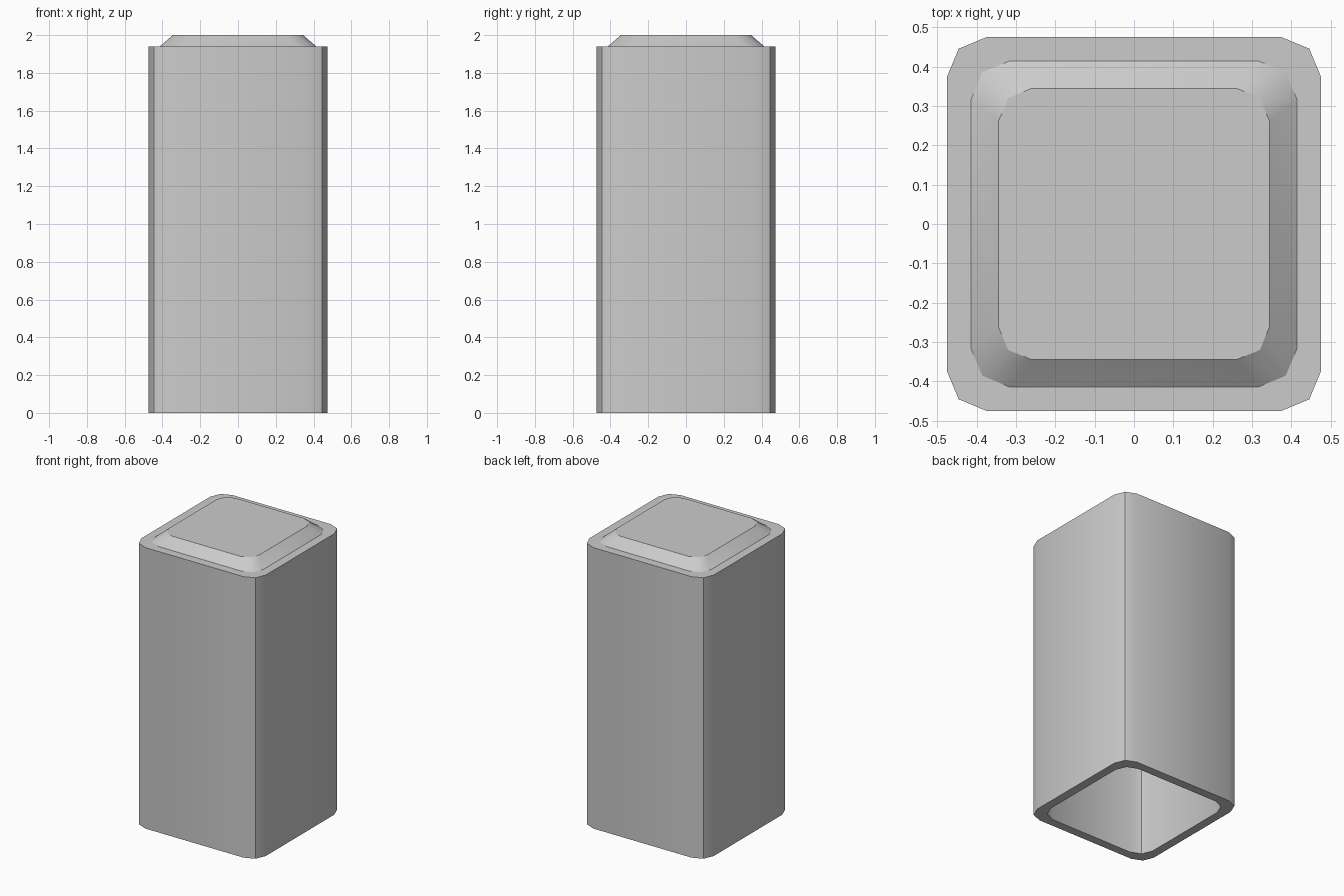
import bpy, bmesh
from math import sin, cos, pi, radians

if "Cube" in bpy.data.objects:
    bpy.data.objects.remove(bpy.data.objects["Cube"])


def outline(half, radius):
    """Square with two-segment rounded corners, counter-clockwise."""
    c = half - radius
    corners = [(1, 1), (-1, 1), (-1, -1), (1, -1)]
    return [(sx * c + radius * cos(a), sy * c + radius * sin(a))
            for q, (sx, sy) in enumerate(corners)
            for a in ((q + k / 2) * pi / 2 for k in range(3))]


def loft(name, sections, closed_loop=False):
    """Skin sections (half width, corner radius, z); cap ends unless looped."""
    bm = bmesh.new()
    rings = [[bm.verts.new((x, y, z)) for x, y in outline(h, r)]
             for h, r, z in sections]
    pairs = list(zip(rings, rings[1:]))
    if closed_loop:
        pairs.append((rings[-1], rings[0]))
    else:
        bm.faces.new(rings[0][::-1])
        bm.faces.new(rings[-1])
    for a, b in pairs:
        for i in range(len(a)):
            j = (i + 1) % len(a)
            bm.faces.new((a[i], a[j], b[j], b[i]))
    bmesh.ops.recalc_face_normals(bm, faces=bm.faces)
    mesh = bpy.data.meshes.new(name)
    bm.to_mesh(mesh)
    bm.free()
    obj = bpy.data.objects.new(name, mesh)
    bpy.context.collection.objects.link(obj)
    bpy.ops.object.select_all(action='DESELECT')
    obj.select_set(True)
    bpy.context.view_layer.objects.active = obj
    bpy.ops.object.shade_smooth_by_angle(angle=radians(30))
    return obj


RIM_Z = 1.94

# Hollow square sleeve, open at the bottom
loft("sleeve", [(0.475, 0.1, 0), (0.475, 0.1, RIM_Z),
                (0.415, 0.1, RIM_Z), (0.415, 0.1, 0)], closed_loop=True)

# Raised lid with sloping sides, closing the top of the sleeve
loft("lid", [(0.415, 0.1, RIM_Z), (0.345, 0.085, 2.0)])
